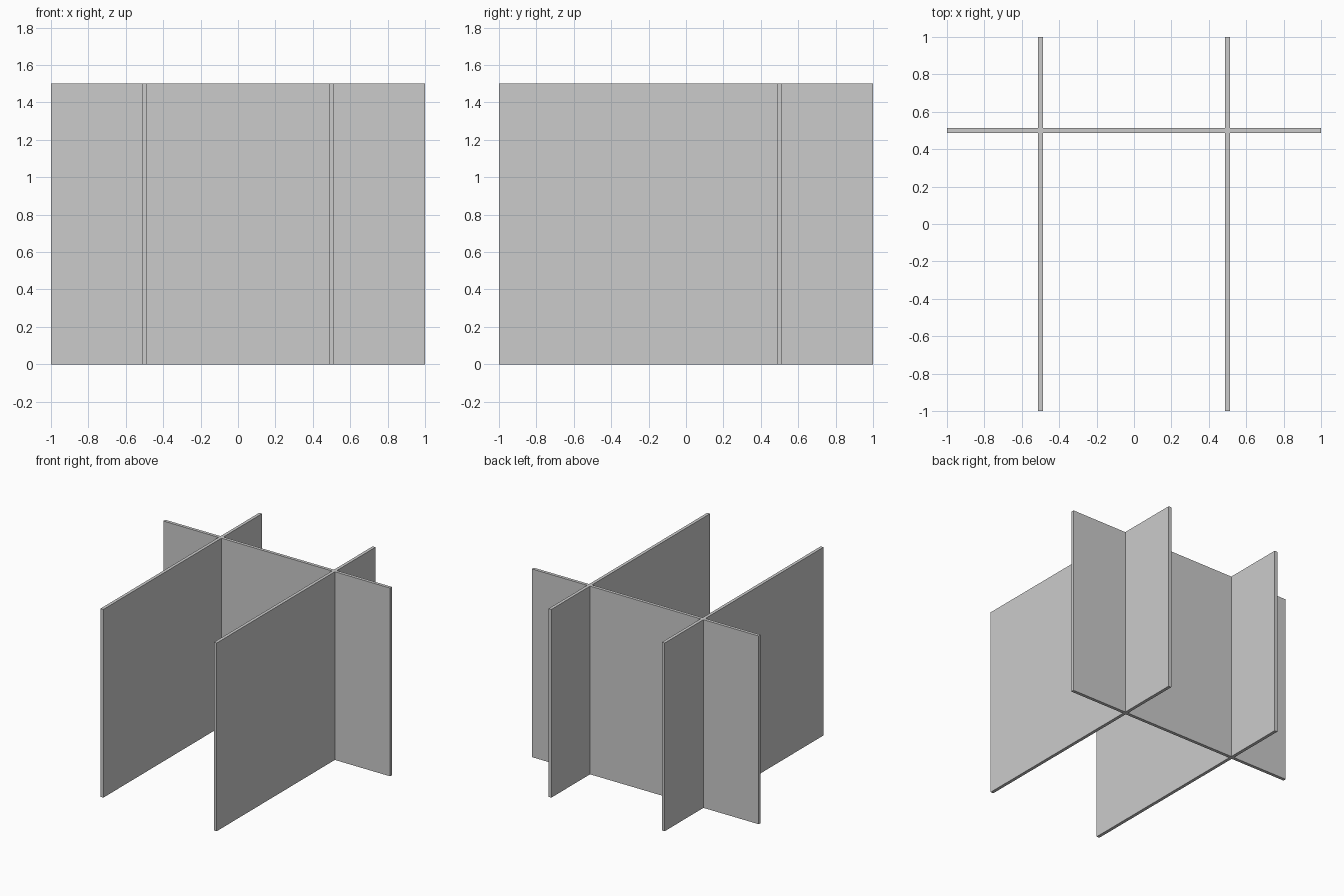
import bpy, bmesh

if "Cube" in bpy.data.objects:
    bpy.data.objects.remove(bpy.data.objects["Cube"])

HEIGHT = 1.5
HALF = 0.0125      # half panel thickness
WALL = 0.5         # panel offset from the centre

# Plan grid: odd columns are the two side panels, the odd row is the cross panel
xs = [-1, -WALL - HALF, -WALL + HALF, WALL - HALF, WALL + HALF, 1]
ys = [-1, WALL - HALF, WALL + HALF, 1]

# Flat footprint of the three crossing panels
bm = bmesh.new()
grid = [[bm.verts.new((x, y, 0)) for y in ys] for x in xs]
for i in range(len(xs) - 1):
    for j in range(len(ys) - 1):
        if i % 2 or j % 2:
            bm.faces.new((grid[i][j], grid[i + 1][j], grid[i + 1][j + 1], grid[i][j + 1]))
bmesh.ops.delete(bm, geom=[v for v in bm.verts if not v.link_faces], context='VERTS')

mesh = bpy.data.meshes.new("divider_panels")
bm.to_mesh(mesh)
bm.free()
panels = bpy.data.objects.new("divider_panels", mesh)
bpy.context.collection.objects.link(panels)

# Raise the footprint to full height
solid = panels.modifiers.new("height", 'SOLIDIFY')
solid.thickness = HEIGHT
solid.offset = 1
